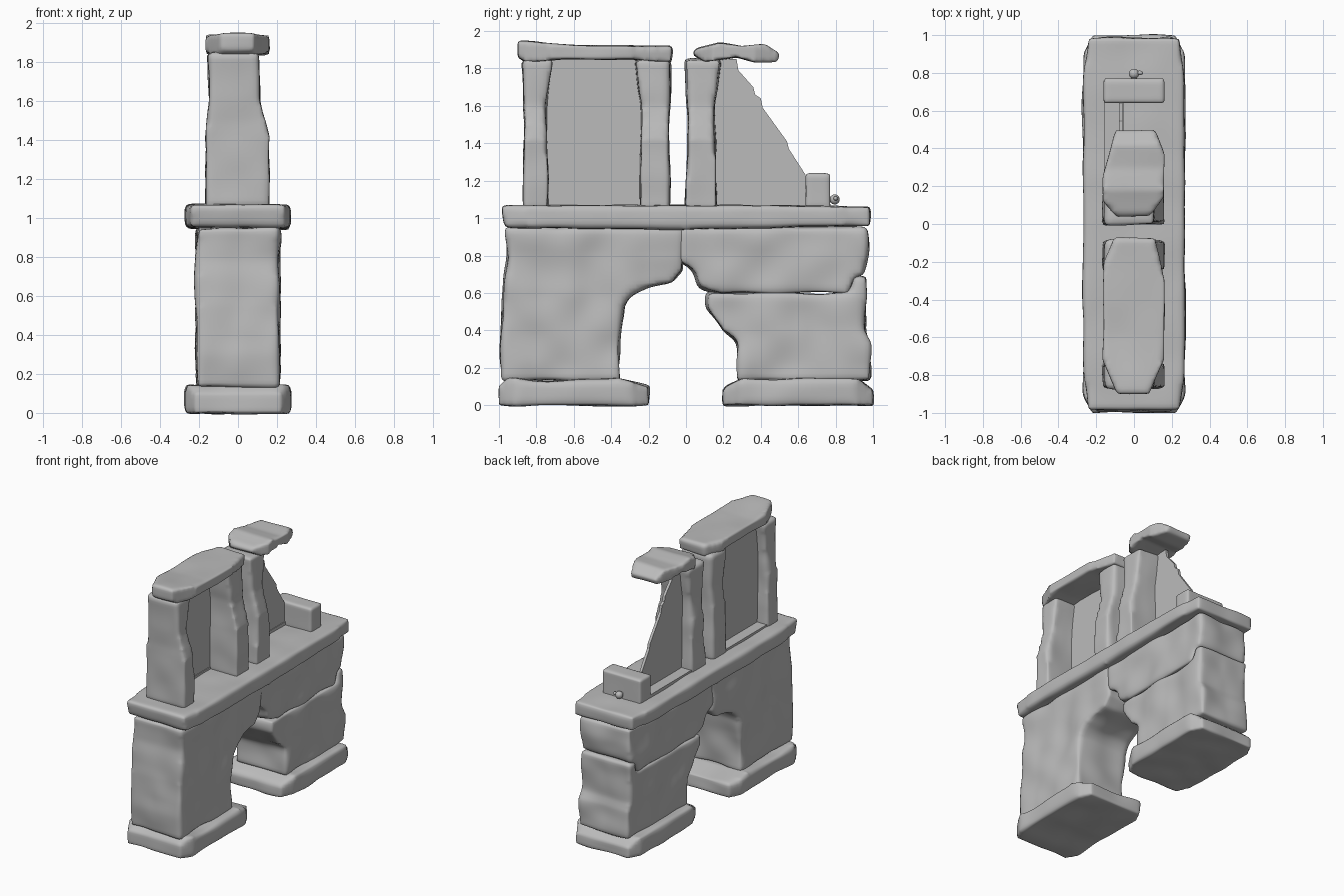
import bpy
import bmesh
from mathutils import Vector, noise

cube = bpy.data.objects.get("Cube")
if cube:
    bpy.data.objects.remove(cube, do_unlink=True)

stone_grey = bpy.data.materials.new("stone_grey")
stone_grey.use_nodes = True
GREY = (0.5, 0.5, 0.5, 1)
stone_grey.diffuse_color = GREY
stone_grey.node_tree.nodes["Principled BSDF"].inputs["Base Color"].default_value = GREY


def prism(name, points, axis, lo, hi):
    """Extrude a 2D profile along one axis (0 = x, 1 = y, 2 = z)."""
    bm = bmesh.new()
    verts = []
    for p in points:
        co = list(p)
        co.insert(axis, lo)
        verts.append(bm.verts.new(co))
    face = bm.faces.new(verts)
    moved = bmesh.ops.extrude_face_region(bm, geom=[face])["geom"]
    shift = Vector((0, 0, 0))
    shift[axis] = hi - lo
    bmesh.ops.translate(bm, vec=shift, verts=[v for v in moved if isinstance(v, bmesh.types.BMVert)])
    bmesh.ops.recalc_face_normals(bm, faces=bm.faces)
    mesh = bpy.data.meshes.new(name)
    bm.to_mesh(mesh)
    bm.free()
    mesh.materials.append(stone_grey)
    obj = bpy.data.objects.new(name, mesh)
    bpy.context.collection.objects.link(obj)
    return obj


def apply(obj, kind, **settings):
    bpy.context.view_layer.objects.active = obj
    mod = obj.modifiers.new(kind, kind)
    for key, value in settings.items():
        setattr(mod, key, value)
    bpy.ops.object.modifier_apply(modifier=mod.name)


def stone(name, side, half=0.16, top=None, front=None, rough=0.012, soft=6, voxel=0.02):
    """Side profile, trimmed by a plan or front outline, then worn round."""
    obj = prism(name, side, 0, -half, half)
    for outline, axis in ((top, 2), (front, 1)):
        if outline:
            cutter = prism("cutter", outline, axis, -2, 3)
            cutter.hide_render = True
            apply(obj, "BOOLEAN", operation="INTERSECT", object=cutter, solver="EXACT")
            bpy.data.objects.remove(cutter, do_unlink=True)
    apply(obj, "REMESH", mode="VOXEL", voxel_size=voxel)
    apply(obj, "SMOOTH", factor=0.5, iterations=soft)
    moves = [v.normal * noise.noise(v.co * 5) * rough for v in obj.data.vertices]
    for v, move in zip(obj.data.vertices, moves):
        v.co += move
    obj.data.materials.clear()
    obj.data.materials.append(stone_grey)
    obj.data.shade_smooth()
    return obj


def rect(a, b, c, d):
    return [(a, c), (b, c), (b, d), (a, d)]


def plan(y0, y1, w, cut_x=0.05, cut_y=0.1):
    """Slab outline with cut corners."""
    n = w - cut_x
    return [(-n, y0), (n, y0), (w, y0 + cut_y), (w, y1 - cut_y),
            (n, y1), (-n, y1), (-w, y1 - cut_y), (-w, y0 + cut_y)]


# Foot slabs
stone("front_foot", [(-1, 0), (-.2, 0), (-.2, .1), (-.36, .14), (-.75, .13), (-.95, .145), (-1, .1)],
      .27, top=plan(-1, -.2, .27))
stone("back_foot", [(.2, 0), (1, 0), (1, .08), (.93, .14), (.3, .14), (.2, .09)],
      .27, top=plan(.2, 1, .27))

# Arch piers
stone("front_pier", [(-.985, .13), (-.36, .13), (-.355, .35), (-.34, .54), (-.3, .6), (-.2, .635),
                     (-.08, .65), (-.02, .72), (-.01, .95), (-.965, .95), (-.95, .78),
                     (-.98, .55), (-.995, .3)], .21, rough=.02)
stone("back_pier_lower", [(.28, .13), (.985, .13), (.985, .33), (.955, .4), (.965, .69), (.9, .69),
                          (.88, .6), (.11, .6), (.11, .52), (.2, .4), (.28, .34)], .21, rough=.02)
stone("back_pier_upper", [(-.04, .95), (.96, .95), (.97, .83), (.95, .7), (.89, .68), (.87, .6),
                          (.17, .6), (.07, .63), (.04, .72), (-.04, .77)], .21, rough=.02)

# Deck slab
stone("deck", [(-.97, .95), (.0, .94), (.98, .96), (.99, 1.06), (.4, 1.07), (-.99, 1.07)],
      .27, top=plan(-.99, .99, .27, .03, .2), rough=.008)

# Standing posts share one front outline, wider at the foot
POST_FRONT = [(-.165, 1.05), (.16, 1.05), (.16, 1.42), (.115, 1.6), (.11, 1.85),
              (-.16, 1.85), (-.145, 1.6), (-.165, 1.42)]
posts = {
    "front_post": [(-.875, 1.05), (-.735, 1.05), (-.745, 1.6), (-.71, 1.85), (-.88, 1.85), (-.86, 1.5)],
    "middle_post": [(-.245, 1.05), (-.085, 1.05), (-.09, 1.5), (-.08, 1.85), (-.28, 1.85), (-.24, 1.62)],
    "back_post": [(-.005, 1.05), (.165, 1.05), (.155, 1.62), (.19, 1.85), (-.005, 1.85), (.01, 1.5)],
}
for name, side in posts.items():
    stone(name, side, .17, front=POST_FRONT, rough=.01, soft=4)

# Cap stones
stone("front_cap", [(-.9, 1.86), (-.85, 1.83), (-.65, 1.85), (-.3, 1.845), (-.08, 1.83), (-.07, 1.92),
                    (-.25, 1.92), (-.6, 1.925), (-.9, 1.95)], .17,
      top=[(-.09, -.9), (.08, -.9), (.16, -.72), (.165, -.3), (.11, -.07),
           (-.1, -.07), (-.16, -.2), (-.165, -.72)], rough=.008, soft=3, voxel=.016)
stone("back_cap", [(.03, 1.88), (.1, 1.83), (.27, 1.86), (.37, 1.83), (.49, 1.835), (.5, 1.88),
                   (.42, 1.93), (.3, 1.92), (.18, 1.94), (.06, 1.91)], .17,
      top=[(-.1, .5), (.11, .5), (.16, .37), (.16, .14), (.08, .03),
           (-.08, .03), (-.165, .12), (-.165, .25)], rough=.006, soft=3, voxel=.016)

# Thin wall panels, the rear one broken along its sloping edge
prism("front_panel", rect(-.76, -.23, 1.06, 1.85), 0, -.08, -.06)
prism("back_panel", [(.14, 1.06), (.65, 1.06), (.64, 1.23), (.55, 1.37), (.54, 1.41), (.41, 1.59),
                     (.4, 1.64), (.37, 1.66), (.36, 1.7), (.28, 1.79), (.27, 1.85), (.14, 1.85)],
      0, -.08, -.06)
for name, y0, y1 in (("front_sill", -.76, -.23), ("back_sill", .14, .66)):
    prism(name, rect(y0, y1, 1.06, 1.088), 0, -.16, -.055)

# Low end block with its small knob
stone("end_block", rect(.64, .77, 1.05, 1.24), .162, rough=.003, soft=4, voxel=.014)


def round_part(name, radius, location, scale=(1, 1, 1)):
    bpy.ops.mesh.primitive_uv_sphere_add(segments=16, ring_count=10, radius=radius, location=location)
    obj = bpy.context.object
    obj.name = name
    obj.scale = scale
    obj.data.materials.append(stone_grey)
    bpy.ops.object.shade_smooth()


round_part("knob", .027, (0, .795, 1.1))
round_part("knob_stem", .016, (0, .77, 1.1), (1, 1.6, 1))
round_part("knob_pin", .012, (.03, .8, 1.105), (1.5, 1, 1))
